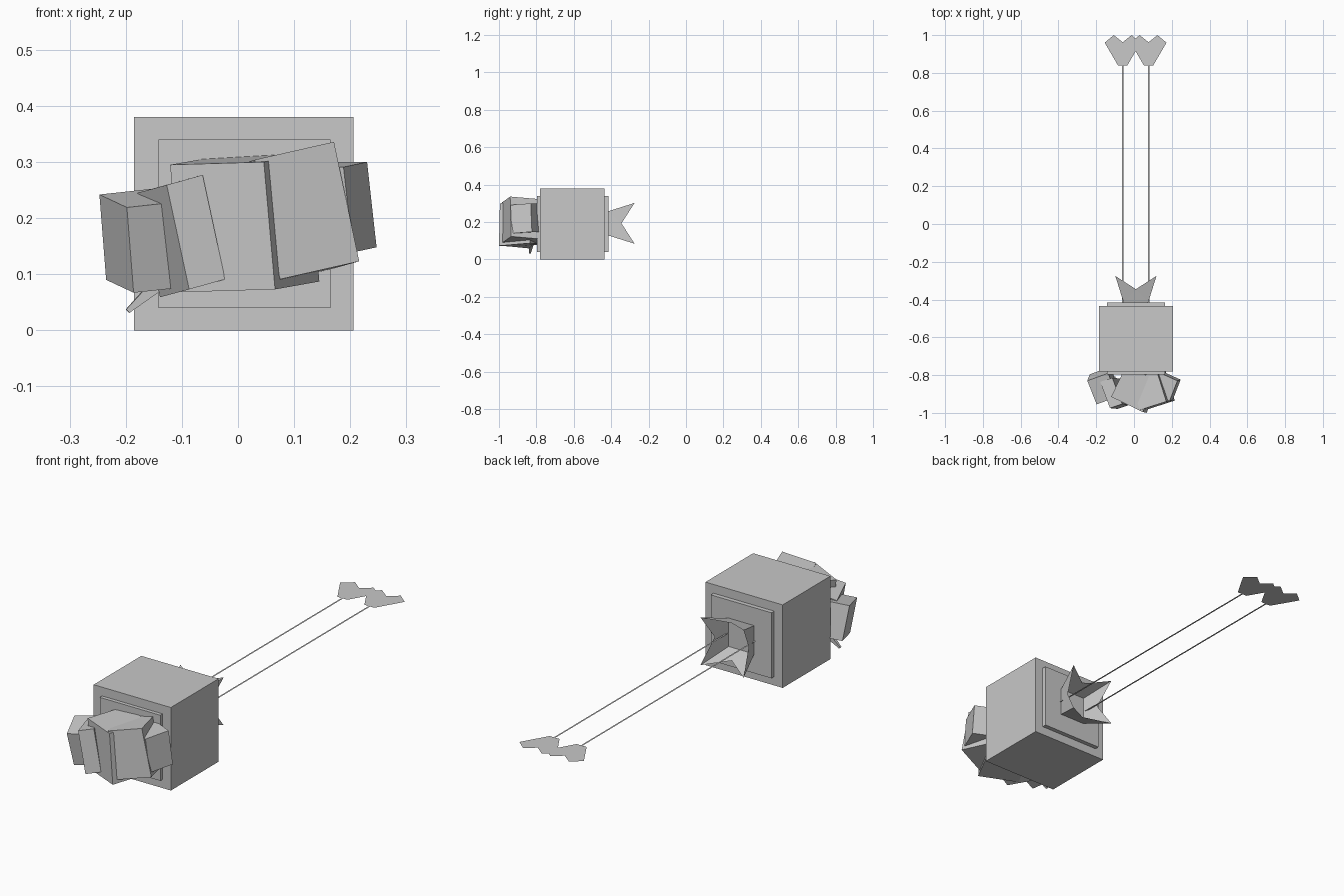
import bpy
import bmesh
from mathutils import Vector, Matrix
from math import pi

old = bpy.data.objects.get("Cube")
if old:
    bpy.data.objects.remove(old, do_unlink=True)

# One plain grey for the whole model
grey = bpy.data.materials.new("plain_grey")
grey.use_nodes = True
colour = (0.58, 0.58, 0.58, 1.0)
grey.diffuse_color = colour
shader = grey.node_tree.nodes["Principled BSDF"]
shader.inputs["Base Color"].default_value = colour


def finish(name, bm, closed=True):
    """Turn a bmesh into a flat-shaded grey object."""
    if closed:
        bmesh.ops.recalc_face_normals(bm, faces=bm.faces)
    mesh = bpy.data.meshes.new(name)
    bm.to_mesh(mesh)
    bm.free()
    mesh.materials.append(grey)
    obj = bpy.data.objects.new(name, mesh)
    bpy.context.scene.collection.objects.link(obj)
    return obj


def skewed_box(name, corner, across, down, back):
    """Box grown from one corner along three edge directions."""
    bm = bmesh.new()
    bmesh.ops.create_cube(bm, size=1)
    corner, across, down, back = map(Vector, (corner, across, down, back))
    for vert in bm.verts:
        a, b, c = (value + 0.5 for value in vert.co)
        vert.co = corner + across * a + down * b + back * c
    return finish(name, bm)


def straight_box(name, low, high):
    size = Vector(high) - Vector(low)
    return skewed_box(name, low, (size.x, 0, 0), (0, 0, size.z), (0, size.y, 0))


def flat_shape(name, outline, height):
    """Horizontal single-face sheet."""
    bm = bmesh.new()
    bm.faces.new([bm.verts.new((x, y, height)) for x, y in outline])
    bmesh.ops.recalc_face_normals(bm, faces=bm.faces)
    for face in bm.faces:
        if face.normal.z < 0:
            face.normal_flip()
    return finish(name, bm, closed=False)


# Main block and the thinner block that shows at both ends
straight_box("body_block", (-0.185, -0.78, 0), (0.206, -0.435, 0.38))
straight_box("end_plates", (-0.142, -0.797, 0.04), (0.165, -0.415, 0.34))

# Cluster of tilted blocks at the front
skewed_box("outer_right_block", (-0.198, -0.955, 0.219),
           (0.11, 0.04, 0.012), (0.012, 0.034, -0.152), (-0.049, 0.125, 0.023))
skewed_box("inner_right_block", (-0.127, -0.975, 0.259),
           (0.064, 0.022, 0.018), (0.04, -0.004, -0.186), (-0.052, 0.139, -0.014))
skewed_box("middle_block", (-0.121, -0.915, 0.295),
           (0.167, -0.08, 0.005), (0.02, -0.005, -0.227), (0.079, 0.165, 0.014))
skewed_box("inner_left_block", (0.03, -0.985, 0.304),
           (0.141, 0.045, 0.032), (0.045, 0.005, -0.213), (-0.05, 0.16, -0.014))
skewed_box("outer_left_block", (0.188, -0.938, 0.291),
           (-0.1, 0.045, 0), (0.017, 0.006, -0.152), (0.042, 0.108, 0.009))

# Small spike below the cluster
bm = bmesh.new()
bmesh.ops.create_cone(bm, cap_ends=True, segments=4,
                      radius1=0.024, radius2=0.006, depth=0.12)
aim = Vector((-0.09, -0.01, -0.08)).to_track_quat("Z", "Y").to_matrix().to_4x4()
bm.transform(Matrix.Translation((-0.152, -0.83, 0.074)) @ aim
             @ Matrix.Rotation(pi / 4, 4, "Z"))
finish("lower_spike", bm)

# Flared open cup at the back, with a notch between each pair of corner tips
centre = Vector((0.01, -0.415, 0.193))
wall = [(-0.065, 0, 0.065), (0.065, 0, 0.065), (0.109, 0.14, 0.109),
        (0, 0.07, 0.086), (-0.109, 0.14, 0.109)]
bm = bmesh.new()
for side in range(4):
    turn = Matrix.Rotation(side * pi / 2, 3, "Y")
    base_a, base_b, tip_b, notch, tip_a = [
        bm.verts.new(centre + turn @ Vector(point)) for point in wall]
    bm.faces.new((base_a, base_b, notch))
    bm.faces.new((base_b, tip_b, notch))
    bm.faces.new((base_a, notch, tip_a))
bmesh.ops.remove_doubles(bm, verts=bm.verts, dist=0.0005)
finish("rear_cup", bm)

# Two long flat strips, each ending in a notched paddle
half_paddle = [(0.025, 0.84), (0.095, 0.96), (0.047, 1.0)]
for side, x in (("right", -0.06), ("left", 0.077)):
    strip = [(x - 0.004, -0.42), (x + 0.004, -0.42),
             (x + 0.004, 0.84), (x - 0.004, 0.84)]
    flat_shape(side + "_strip", strip, 0.19)
    paddle = [(x + dx, y) for dx, y in half_paddle]
    paddle.append((x, 0.962))
    paddle += [(x - dx, y) for dx, y in reversed(half_paddle)]
    flat_shape(side + "_paddle", paddle, 0.19)
